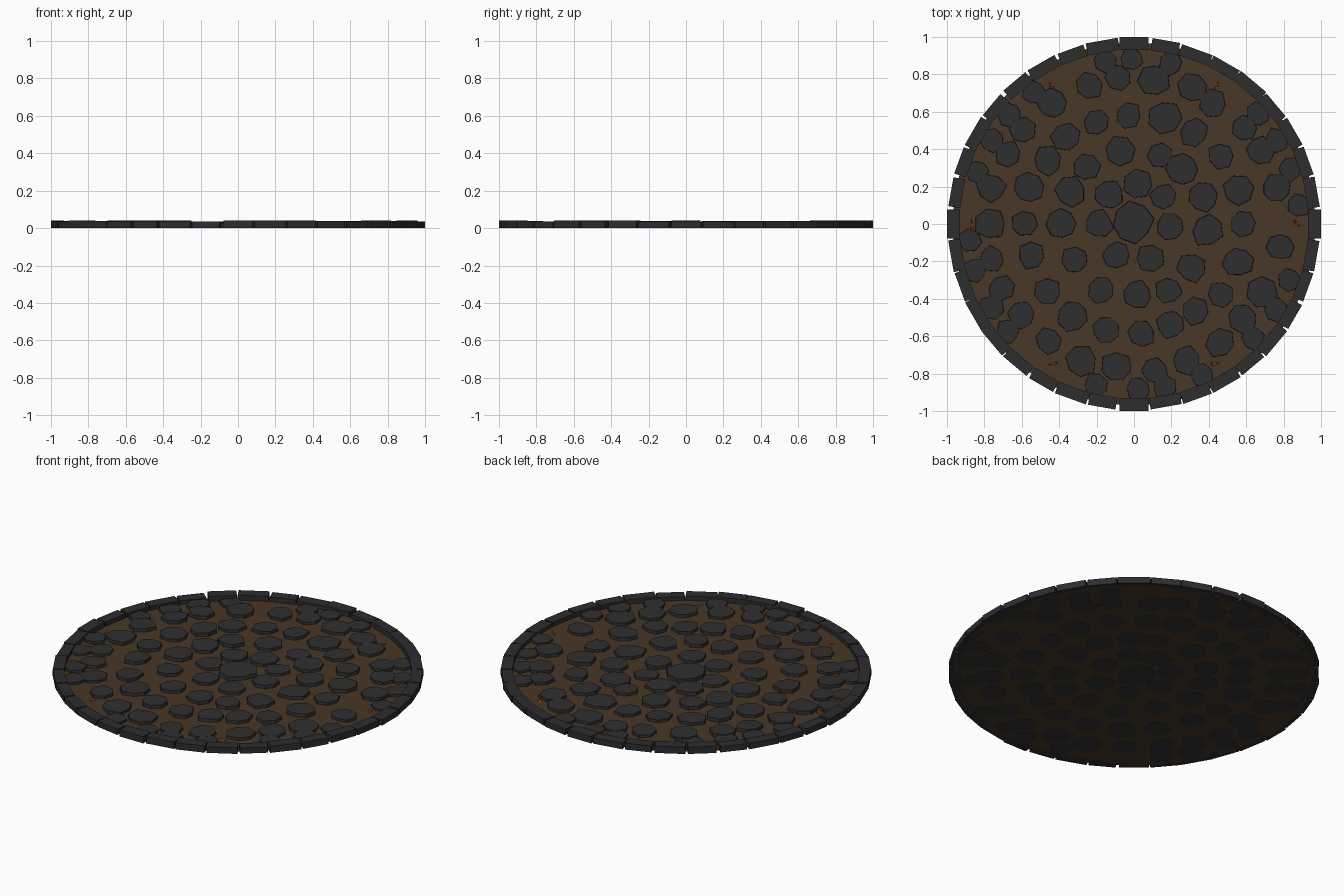
import bpy, bmesh, random
from math import sin, cos, pi, radians

if "Cube" in bpy.data.objects:
    bpy.data.objects.remove(bpy.data.objects["Cube"])

random.seed(7)

def material(name, col):
    m = bpy.data.materials.new(name)
    m.diffuse_color = (*col, 1)
    m.use_nodes = True
    m.node_tree.nodes["Principled BSDF"].inputs["Base Color"].default_value = m.diffuse_color
    return m

STONE = material("dark_stone", (0.028, 0.028, 0.03))
RIM = material("rim_stone", (0.026, 0.026, 0.028))
EARTH = material("earth", (0.065, 0.038, 0.02))
EMBER = material("ember", (0.8, 0.12, 0.01))

def finish(name, bm, mat):
    bmesh.ops.recalc_face_normals(bm, faces=bm.faces)
    me = bpy.data.meshes.new(name)
    bm.to_mesh(me)
    bm.free()
    ob = bpy.data.objects.new(name, me)
    bpy.context.collection.objects.link(ob)
    me.materials.append(mat)
    return ob

def prism(bm, bottom, top, z0, z1):
    a = [bm.verts.new((x, y, z0)) for x, y in bottom]
    b = [bm.verts.new((x, y, z1)) for x, y in top]
    n = len(a)
    bm.faces.new(a[::-1])
    bm.faces.new(b)
    for i in range(n):
        j = (i + 1) % n
        bm.faces.new((a[i], a[j], b[j], b[i]))

def ngon(cx, cy, r, n, turn=0, jitter=0):
    pts = []
    for i in range(n):
        a = turn + 2 * pi * i / n
        q = r * (1 + random.uniform(-jitter, jitter))
        pts.append((cx + q * cos(a), cy + q * sin(a)))
    return pts

# Earth disc under the paving
bm = bmesh.new()
disc = ngon(0, 0, 0.97, 64)
prism(bm, disc, disc, 0.001, 0.012)
finish("earth_base", bm, EARTH)

# Irregular paving stones: ring radius -> angles in degrees
rings = {
    0.20: [131, 84, 43, -3, -65, -119, 180],
    0.385: [101, 69, 48, 21, -5, -37, -63, -87, -116, -149, 180, 153, 130],
    0.585: [93, 74, 57, 38, 18, 0, -20, -39, -55, -70, -86, -105, -124,
            -142, -163, 180, 161, 144, 128, 110],
    0.78: [96, 82, 67, 57, 41, 30, 14, -9, -28, -41, -54, -69, -82, -97,
           -111, -126, -141, -154, -166, 180, 166, 151, 140, 124, 108],
}
bm = bmesh.new()

def add_stone(x, y, r, z):
    base = ngon(x, y, r, random.choice((7, 7, 8)), random.uniform(0, pi), 0.12)
    top = [(x + (px - x) * 0.97, y + (py - y) * 0.97) for px, py in base]
    prism(bm, base, top, 0, z)

add_stone(-0.01, 0.01, 0.115, 0.034)
for ring, angles in rings.items():
    for d in angles:
        a, r = radians(d), ring + random.uniform(-0.015, 0.015)
        add_stone(r * cos(a), r * sin(a), random.uniform(0.07, 0.088),
                  random.uniform(0.026, 0.033))
# Outermost stones tucked against the rim
for i in range(30):
    a = radians(12 * i + 6 + random.uniform(-2, 2))
    if i % 5 in (0, 4) and random.random() < 0.6:
        continue
    add_stone(0.885 * cos(a), 0.885 * sin(a), 0.065, random.uniform(0.024, 0.03))
finish("paving_stones", bm, STONE)

# Rim of straight kerb blocks with uneven lengths
bm = bmesh.new()
for i in range(36):
    a = radians(10 * i)
    h = random.uniform(0.072, 0.088)
    r0, r1 = 0.93, 0.995 + random.uniform(-0.004, 0.001)
    if i % 9 == 0:
        r1, h = 1.0, 0.077
    pts = [(r * cos(a) - t * sin(a), r * sin(a) + t * cos(a))
           for r, t in ((r0, -h), (r1, -h), (r1, h), (r0, h))]
    prism(bm, pts, pts, 0.001, random.uniform(0.034, 0.042))
finish("rim_blocks", bm, RIM)

# Ember sprigs inside the rim
bm = bmesh.new()
for k in range(6):
    a = radians(60 * k)
    cx, cy = 0.865 * cos(a), 0.865 * sin(a)
    for s in range(3):
        b = random.uniform(0, 2 * pi)
        tip = (cx + 0.028 * cos(b), cy + 0.028 * sin(b))
        w = (0.006 * -sin(b), 0.006 * cos(b))
        v = [bm.verts.new(p) for p in (
            (cx + w[0], cy + w[1], 0.012), (cx - w[0], cy - w[1], 0.012),
            (cx - 0.006 * cos(b), cy - 0.006 * sin(b), 0.012), (*tip, 0.034))]
        for f in ((0, 1, 2), (0, 1, 3), (1, 2, 3), (2, 0, 3)):
            bm.faces.new([v[j] for j in f])
finish("ember_sprigs", bm, EMBER)
